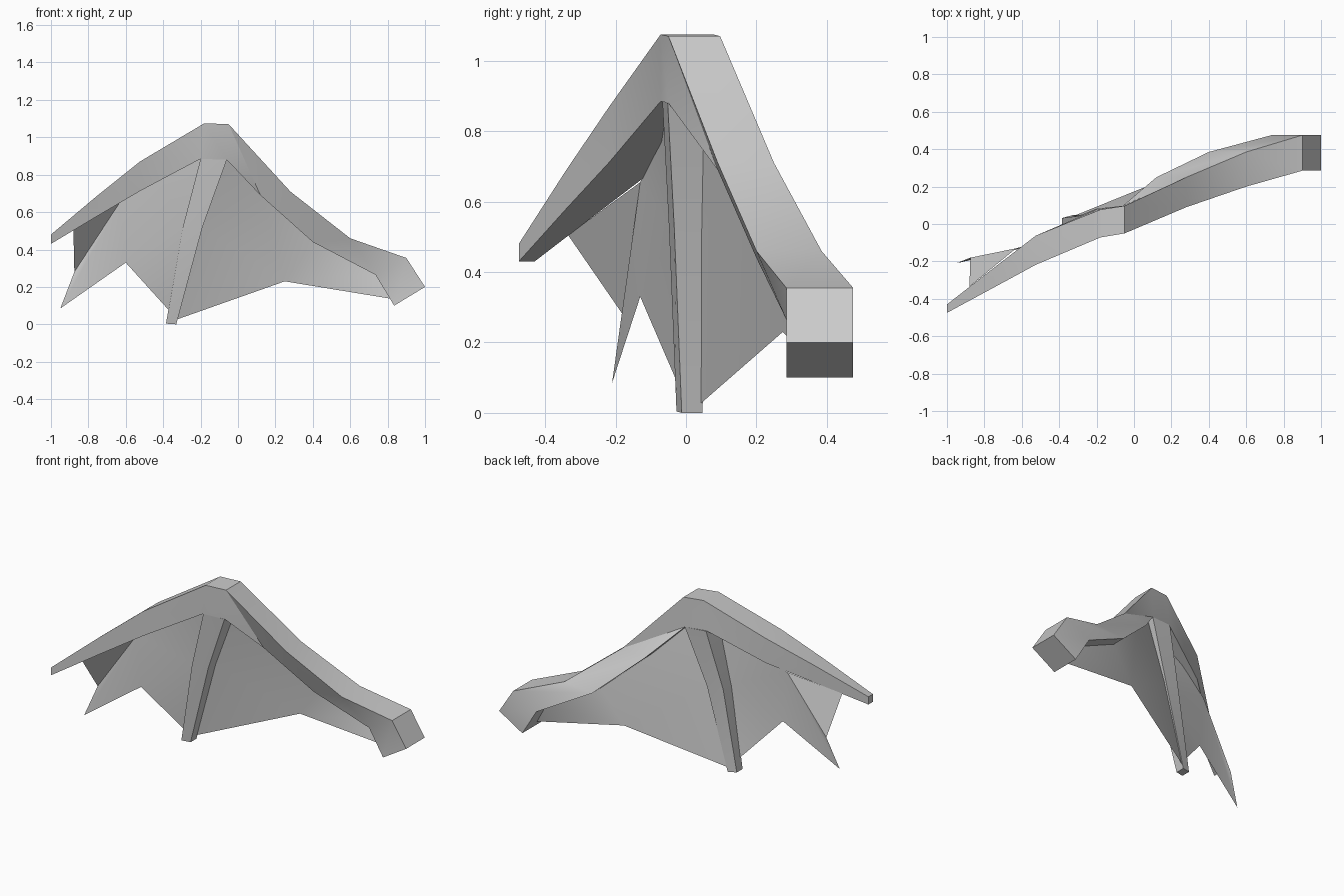
import bpy, bmesh, math

cube = bpy.data.objects.get("Cube")
if cube:
    bpy.data.objects.remove(cube, do_unlink=True)

GREY = (0.6, 0.6, 0.6, 1.0)
mat = bpy.data.materials.new("plain grey")
mat.use_nodes = True
mat.diffuse_color = GREY
mat.node_tree.nodes["Principled BSDF"].inputs["Base Color"].default_value = GREY


def finish(bm, name, solid):
    """Turn a bmesh into a smooth-by-angle object."""
    if solid:
        bmesh.ops.recalc_face_normals(bm, faces=bm.faces)
    mesh = bpy.data.meshes.new(name)
    bm.to_mesh(mesh)
    bm.free()
    mesh.materials.append(mat)
    obj = bpy.data.objects.new(name, mesh)
    bpy.context.collection.objects.link(obj)
    bpy.ops.object.select_all(action='DESELECT')
    obj.select_set(True)
    bpy.context.view_layer.objects.active = obj
    bpy.ops.object.shade_smooth_by_angle(angle=math.radians(30))
    return obj


def loft(name, stations, skew=0.0):
    """Four-sided tube: each station is two (x, z) corners and a y range.
    The first corner pair is shifted in y by skew."""
    bm = bmesh.new()
    rings = []
    for (xa, za), (xb, zb), (front, back) in stations:
        corners = [(xa, front + skew, za), (xa, back + skew, za),
                   (xb, back, zb), (xb, front, zb)]
        rings.append([bm.verts.new(c) for c in corners])
    for r, s in zip(rings, rings[1:]):
        for i in range(4):
            j = (i + 1) % 4
            bm.faces.new((r[i], r[j], s[j]))
            bm.faces.new((r[i], s[j], s[i]))
    bm.faces.new(rings[0])
    bm.faces.new(rings[-1])
    return finish(bm, name, True)


def sheet(name, points, faces):
    """Thin skin from named points; faces are strings of point letters."""
    bm = bmesh.new()
    verts = {k: bm.verts.new(p) for k, p in points.items()}
    for f in faces.split():
        bm.faces.new([verts[k] for k in f])
    return finish(bm, name, False)


# Arm bone, from the shoulder over the wrist to the outer tip
loft("arm_bone", [
    ((1.0, 0.2), (0.835, 0.1), (0.285, 0.475)),
    ((0.9, 0.355), (0.735, 0.265), (0.285, 0.475)),
    ((0.6, 0.46), (0.4, 0.44), (0.2, 0.385)),
    ((0.28, 0.71), (0.12, 0.69), (0.09, 0.25)),
    ((-0.05, 1.07), (-0.06, 0.88), (-0.05, 0.097)),
    ((-0.18, 1.075), (-0.2, 0.885), (-0.072, 0.077)),
    ((-0.525, 0.87), (-0.525, 0.712), (-0.218, -0.062)),
    ((-0.75, 0.69), (-0.75, 0.58), (-0.34, -0.235)),
    ((-1.0, 0.48), (-1.0, 0.43), (-0.475, -0.43)),
])

# Finger strut hanging from the wrist
loft("finger_bone", [
    ((-0.2, 0.885), (-0.06, 0.88), (-0.052, 0.097)),
    ((-0.295, 0.52), (-0.19, 0.52), (-0.033, 0.058)),
    ((-0.385, 0.004), (-0.33, 0.0), (-0.012, 0.047)),
], skew=-0.015)

# Inner skin, between the finger and the underside of the arm
sheet("inner_membrane", {
    "a": (-0.07, 0.045, 0.89), "b": (0.13, 0.17, 0.7),
    "c": (0.41, 0.3, 0.45), "d": (0.74, 0.38, 0.27),
    "e": (0.83, 0.36, 0.135), "l": (0.25, 0.275, 0.23),
    "m": (-0.2, 0.04, 0.52), "n": (-0.33, 0.04, 0.025),
}, "amb mnl mlb blc cld dle")

# Outer skin, folded along a pointed crease beside the finger
sheet("outer_membrane", {
    "a": (-0.19, -0.05, 0.89), "u": (-0.42, -0.07, 0.775),
    "m": (-0.285, -0.036, 0.52), "n": (-0.365, -0.018, 0.07),
    "v": (-0.6, -0.13, 0.33), "s": (-0.95, -0.21, 0.085),
    "k": (-0.875, -0.18, 0.28), "t": (-0.63, -0.13, 0.655),
    "w": (-0.88, -0.335, 0.505),
}, "aum utm mtv mvn tsv tks twk")
